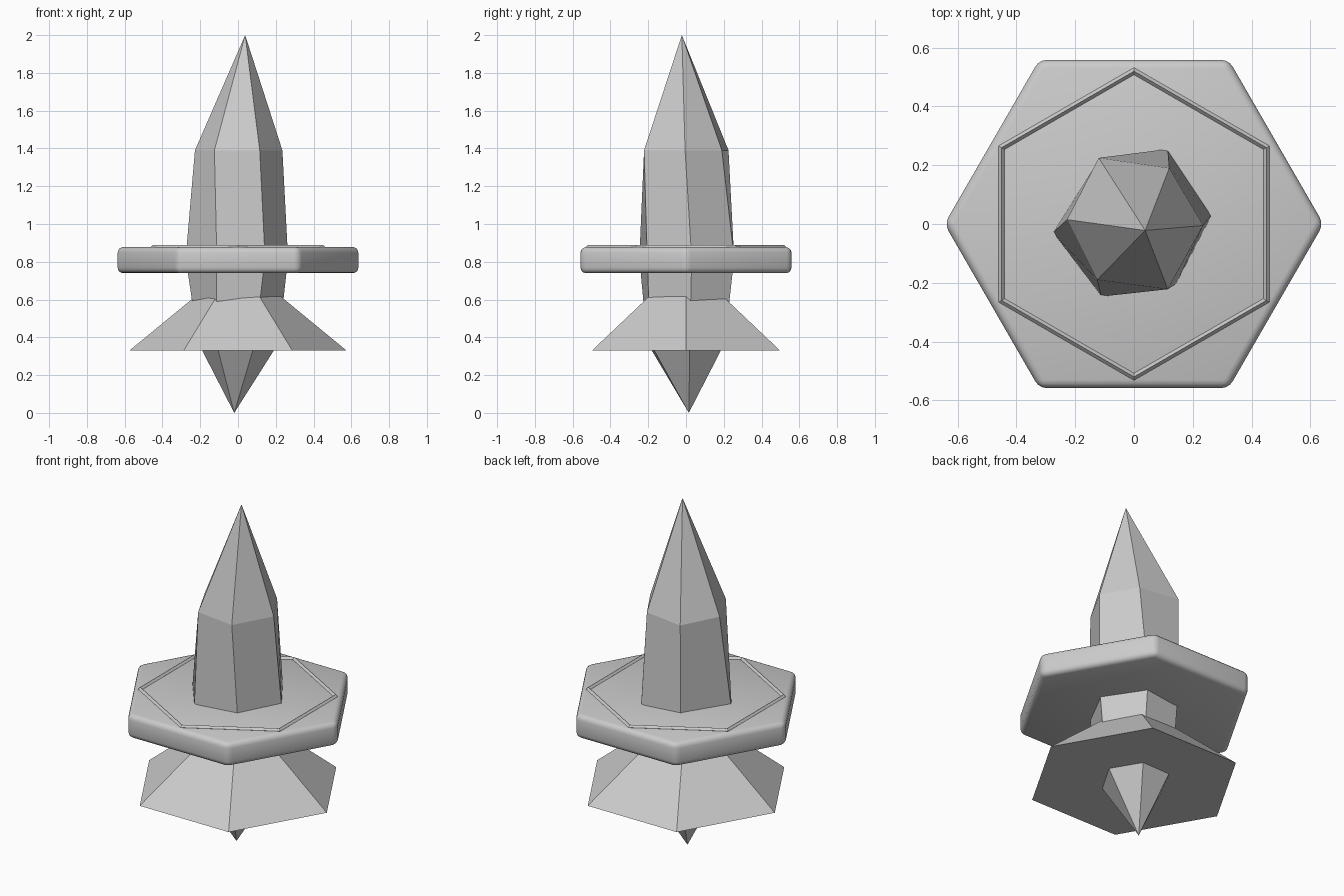
import bpy, bmesh, math

if "Cube" in bpy.data.objects:
    bpy.data.objects.remove(bpy.data.objects["Cube"])


def finish(name, bm):
    bmesh.ops.recalc_face_normals(bm, faces=bm.faces)
    me = bpy.data.meshes.new(name)
    bm.to_mesh(me)
    bm.free()
    ob = bpy.data.objects.new(name, me)
    bpy.context.collection.objects.link(ob)
    return ob


def hexagon(r, z, start=0.0):
    return [(r * math.cos(start + math.tau * i / 6),
             r * math.sin(start + math.tau * i / 6), z) for i in range(6)]


def bridge(bm, a, b):
    for i in range(len(a)):
        j = (i + 1) % len(a)
        bm.faces.new((a[i], a[j], b[j], b[i]))


def prism(name, lower, upper):
    bm = bmesh.new()
    a = [bm.verts.new(p) for p in lower]
    b = [bm.verts.new(p) for p in upper]
    bridge(bm, a, b)
    bm.faces.new(a[::-1])
    bm.faces.new(b)
    return finish(name, bm)


# Irregular double-pointed crystal: rings of six between two tips
rings = [
    (0.37, [(.215, .02), (.105, .205), (-.10, .20), (-.21, -.01), (-.115, -.205), (.09, -.19)]),
    (0.82, [(.265, .03), (.115, .255), (-.12, .22), (-.277, -.03), (-.112, -.247), (.143, -.205)]),
    (1.39, [(.235, -.005), (.12, .19), (-.12, .225), (-.228, .015), (-.125, -.19), (.115, -.222)]),
]
bm = bmesh.new()
loops = [[bm.verts.new((x, y, z)) for x, y in pts] for z, pts in rings]
for a, b in zip(loops, loops[1:]):
    bridge(bm, a, b)
for loop, tip in ((loops[0], (-.02, .015, .0)), (loops[-1], (.038, -.022, 2.0))):
    v = bm.verts.new(tip)
    for i in range(6):
        bm.faces.new((loop[i], loop[(i + 1) % 6], v))
finish("crystal", bm)

# Flared skirt under the collar
prism("skirt", hexagon(.575, .33), hexagon(.21, .63))

# Collar plate with rounded edges
collar = prism("collar", hexagon(.645, .74), hexagon(.645, .877))
bev = collar.modifiers.new("bevel", "BEVEL")
bev.width = .028
bev.segments = 3
bpy.context.view_layer.objects.active = collar
collar.select_set(True)
bpy.ops.object.modifier_apply(modifier=bev.name)
bpy.ops.object.shade_smooth_by_angle(angle=math.radians(35))

# Thin raised hexagonal trim, half sunk into the plate
bm = bmesh.new()
section = [(.532, .878), (.52, .89), (.508, .878), (.52, .866)]
trim = [[bm.verts.new(p) for p in hexagon(r, z, math.pi / 6)] for r, z in section]
for i in range(4):
    bridge(bm, trim[i], trim[(i + 1) % 4])
finish("trim", bm)
